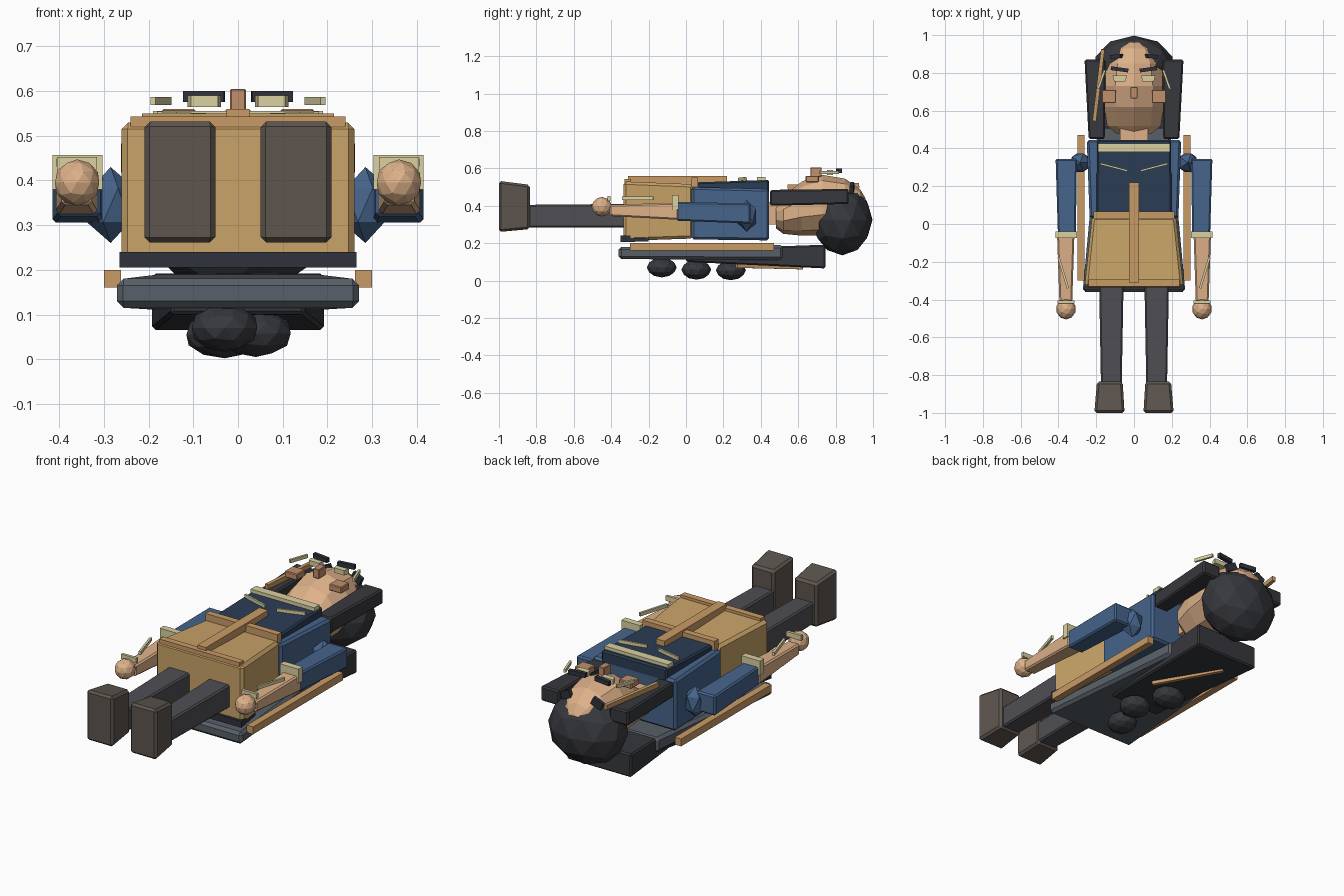
import bpy, bmesh, math
from mathutils import Vector, Matrix

if "Cube" in bpy.data.objects:
    bpy.data.objects.remove(bpy.data.objects["Cube"])

COL = dict(skin='DDB088', blush='C08E6C', hair='3A3B40', tan='C8A268', trim='C99A66', blue='48648A',
           navy='2F3F55', cape='596068', leg='505055', boot='5E5650', cream='D9D0A0', dark='33363E')


def mat(key):
    m = bpy.data.materials.get(key)
    if not m:
        m = bpy.data.materials.new(key)
        h = COL[key]
        m.diffuse_color = [(int(h[i:i + 2], 16) / 255) ** 2.2 for i in (0, 2, 4)] + [1]
        m.use_nodes = True
        m.node_tree.nodes["Principled BSDF"].inputs["Base Color"].default_value = m.diffuse_color
    return m


def finish(bm, name, key, bevel=0):
    bmesh.ops.recalc_face_normals(bm, faces=bm.faces)
    me = bpy.data.meshes.new(name)
    bm.to_mesh(me)
    bm.free()
    me.materials.append(mat(key))
    ob = bpy.data.objects.new(name, me)
    bpy.context.collection.objects.link(ob)
    if bevel:
        b = ob.modifiers.new('bevel', 'BEVEL')
        b.width, b.segments = bevel, 1
    return ob


def loft(name, key, rings, bevel=0):
    """Skin a list of point rings and cap both ends."""
    bm = bmesh.new()
    vs = [[bm.verts.new(p) for p in r] for r in rings]
    n = len(vs[0])
    for a, b in zip(vs, vs[1:]):
        for i in range(n):
            bm.faces.new((a[i], a[(i + 1) % n], b[(i + 1) % n], b[i]))
    bm.faces.new(vs[0])
    bm.faces.new(vs[-1])
    return finish(bm, name, key, bevel)


def taper(name, key, a, b, bevel=0, s=1):
    """Tapered box along y; each end is (y, x0, x1, z0, z1)."""
    return loft(name, key, [[(s * x0, y, z0), (s * x1, y, z0), (s * x1, y, z1), (s * x0, y, z1)]
                            for y, x0, x1, z0, z1 in (a, b)], bevel)


def box(name, key, x0, x1, y0, y1, z0, z1, bevel=0, s=1):
    return taper(name, key, (y0, x0, x1, z0, z1), (y1, x0, x1, z0, z1), bevel, s)


def stick(name, key, p, q, w, h):
    """Thin bar between two points."""
    p, q = Vector(p), Vector(q)
    d = (q - p).normalized()
    side = d.cross(Vector((0, 0, 1))).normalized() * w / 2
    up = side.cross(d).normalized() * h / 2
    return loft(name, key, [[c - side - up, c + side - up, c + side + up, c - side + up] for c in (p, q)])


def ball(name, key, c, r, sub=2):
    bm = bmesh.new()
    bmesh.ops.create_icosphere(bm, subdivisions=sub, radius=1)
    bmesh.ops.transform(bm, matrix=Matrix.Translation(c) @ Matrix.Diagonal((*r, 1)), verts=bm.verts)
    return finish(bm, name, key)


# torso and apron
taper('torso', 'blue', (.03, -.235, .235, .22, .50), (.445, -.25, .25, .215, .49), .012)
taper('chest_panel', 'navy', (.05, -.20, .20, .44, .525), (.445, -.195, .195, .44, .538), .008)
taper('skirt', 'tan', (-.335, -.262, .262, .212, .53), (.04, -.222, .222, .225, .515), .015)
taper('skirt_lining', 'dark', (-.35, -.265, .265, .205, .24), (-.2, -.245, .245, .21, .24))
box('apron_belt', 'trim', -.215, .215, .03, .065, .50, .55)
box('apron_hem', 'trim', -.24, .24, -.33, -.295, .505, .543)
box('apron_strap', 'trim', -.026, .026, -.31, .22, .52, .56)
box('collar_band', 'cream', -.19, .19, .38, .425, .53, .555)
box('neck', 'skin', -.075, .075, .42, .55, .30, .42)

# head: rings of (y, half width, low z, high z)
prof = [(.48, .10, .28, .41), (.52, .15, .25, .45), (.62, .165, .24, .53), (.73, .17, .24, .565),
        (.85, .148, .25, .545), (.93, .095, .30, .49), (.96, .045, .36, .44)]
rings = []
for y, rx, lo, hi in prof:
    rings.append([(rx * math.cos(t), y, (lo + hi) / 2 + (hi - lo) / 2 * math.sin(t))
                  for t in [math.tau * (i + .5) / 10 for i in range(10)]])
loft('head', 'skin', rings)
ball('hair_cap', 'hair', (0, .835, .325), (.215, .162, .19))
box('nose', 'blush', -.018, .018, .665, .725, .555, .605, .003)

for s in (-1, 1):
    # face
    stick('eyebrow', 'dark', (s * .03, .812, .588), (s * .122, .825, .588), .02, .024)
    taper('eye', 'cream', (.755, .045, .105, .564, .59), (.785, .038, .113, .564, .59), 0, s)
    box('cheek', 'blush', .095, .17, .64, .71, .525, .56, .004, s)
    stick('temple_mark', 'cream', (s * .155, .815, .578), (s * .19, .715, .578), .012, .018)
    stick('hair_strand', 'dark', (s * .065, .89, .51), (s * .12, .885, .485), .02, .04)
    taper('side_lock', 'hair', (.45, .155, .24, .40, .485), (.87, .15, .262, .41, .49), .008, s)
    stick('chest_mark', 'cream', (s * .035, .282, .54), (s * .18, .32, .545), .01, .018)

    # legs and boots
    taper('leg', 'leg', (-.85, .065, .175, .285, .405), (-.30, .055, .185, .285, .41), .008, s)
    taper('boot', 'boot', (-1, .05, .21, .26, .533), (-.835, .06, .196, .275, .512), .012, s)

    # arms and hands
    ball('shoulder', 'blue', (s * .285, .325, .345), (.06, .058, .085), 1)
    taper('sleeve', 'blue', (-.05, .308, .403, .32, .42), (.345, .302, .415, .305, .413), .008, s)
    box('cuff', 'cream', .303, .415, -.075, -.04, .38, .457, 0, s)
    taper('forearm', 'skin', (-.41, .327, .395, .345, .405), (-.04, .315, .408, .325, .417), .008, s)
    ball('hand', 'skin', (s * .36, -.45, .395), (.052, .055, .052))
    stick('forearm_mark', 'cream', (s * .40, -.175, .44), (s * .35, -.34, .44), .012, .018)
    box('wrist_band', 'cream', .315, .405, -.42, -.405, .425, .452, 0, s)

    # side rails of the back panel
    box('side_rail', 'trim', .262, .30, -.30, .47, .16, .20, 0, s)

# back panel, long back hair and braid
taper('back_panel', 'cape', (-.36, -.272, .272, .115, .18), (.52, -.19, .19, .11, .19), .015)
taper('back_hair', 'hair', (0, -.15, .15, .10, .165), (.745, -.193, .193, .065, .192), .008)
for x, y, z, r in ((-.03, -.13, .07, .077), (.04, .055, .058, .082), (-.03, .24, .055, .09)):
    ball('braid_knot', 'hair', (x, y, z), (r, .08, .053))

# ornamental pins
stick('head_pin', 'trim', (-.21, .545, .50), (-.165, .925, .51), .02, .025)
stick('back_hair_pin', 'trim', (.10, .27, .078), (-.08, .62, .07), .02, .02)
